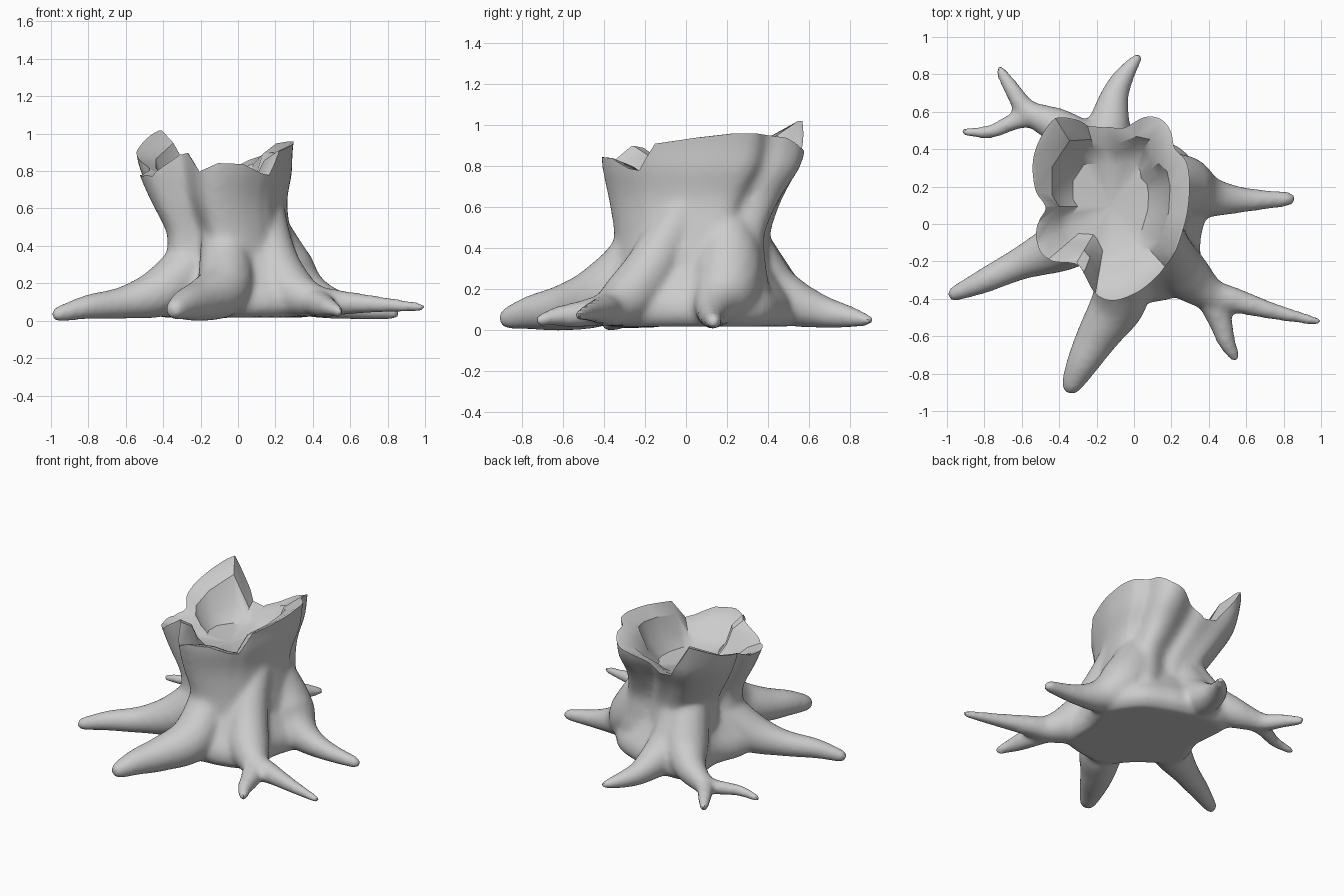
import bpy
import bmesh
import math
from mathutils import Matrix, Vector

default_cube = bpy.data.objects.get("Cube")
if default_cube:
    bpy.data.objects.remove(default_cube, do_unlink=True)

AXIS = Vector((-.12, .1))

# Broken rim, counter-clockwise: x, y and height
RIM = [
    (.29, .235, .97), (.27, .34, .97), (.21, .4, .96), (.2, .48, .95),
    (.15, .56, .9), (.06, .58, .87), (-.07, .53, .81), (-.155, .56, .77),
    (-.25, .56, .78), (-.4, .55, 1.03), (-.52, .37, .93), (-.52, .18, .87),
    (-.47, .1, .83), (-.53, .01, .8), (-.53, -.11, .79), (-.46, -.19, .79),
    (-.3, -.2, .9), (-.26, -.25, .91), (-.2, -.37, .81), (-.1, -.4, .855),
    (.03, -.35, .85), (.13, -.27, .8), (.17, -.22, .79), (.22, -.14, .92),
    (.28, .06, .95),
]

# Trunk levels: height, scale of the rim outline, sideways shift, twist in degrees
LEVELS = [
    (.03, .74, .1, -.04, -8), (.2, .8, .1, -.05, -8), (.34, .79, .09, -.06, -8),
    (.48, .77, .08, -.06, -7), (.65, .86, .03, -.04, -4), (.8, .98, .01, -.01, -1),
    (.92, 1.02, 0, 0, 0), (1.12, 1.08, 0, 0, 0),
]

# Web of wood that fills the valleys between the roots
COLLAR = [
    (.42, .17), (.29, .39), (.12, .48), (-.03, .53), (-.22, .57), (-.4, .52),
    (-.39, .2), (-.46, -.06), (-.23, -.25), (-.08, -.4), (.1, -.42), (.34, -.33),
    (.37, -.06),
]
COLLAR_LEVELS = [(.03, .88), (.08, .98), (.16, .97), (.26, .84), (.38, .7), (.52, .56)]


def spline(points, steps, closed=False):
    """Catmull-Rom resampling of points of any dimension."""
    pts = [Vector(p) for p in points]
    n = len(pts)
    pick = (lambda i: pts[i % n]) if closed else (lambda i: pts[max(0, min(n - 1, i))])
    out = []
    for i in range(n if closed else n - 1):
        a, b, c, d = (pick(i + k) for k in (-1, 0, 1, 2))
        for s in range(steps):
            t = s / steps
            out.append(b + (c - a) * (t / 2)
                       + (a * 2 - b * 5 + c * 4 - d) * (t * t / 2)
                       + (b * 3 - a - c * 3 + d) * (t ** 3 / 2))
    if not closed:
        out.append(pts[-1])
    return out


def add_loft(bm, rings):
    """Skin a row of rings and cap both ends."""
    rows = [[bm.verts.new(p) for p in ring] for ring in rings]
    n = len(rows[0])
    faces = [bm.faces.new((low[i], low[(i + 1) % n], high[(i + 1) % n], high[i]))
             for low, high in zip(rows, rows[1:]) for i in range(n)]
    faces.append(bm.faces.new(rows[0][::-1]))
    faces.append(bm.faces.new(rows[-1]))
    bmesh.ops.recalc_face_normals(bm, faces=faces)


def add_root(bm, *path):
    """Tapering root along points given as x, y, z and radius."""
    samples = spline(path, 5)
    centres = [p.to_3d() for p in samples]
    radii = [max(p[3], .015) for p in samples]
    # Rounded tip
    heading = (centres[-1] - centres[-2]).normalized()
    centres.append(centres[-1] + heading * radii[-1] * .7)
    radii.append(radii[-1] * .6)
    rings = []
    for i, c in enumerate(centres):
        ahead = centres[min(i + 1, len(centres) - 1)] - centres[max(i - 1, 0)]
        side = ahead.cross(Vector((0, 0, 1))).normalized()
        up = side.cross(ahead).normalized()
        angles = [math.tau * k / 14 for k in range(14)]
        rings.append([c + (side * math.cos(a) + up * math.sin(a)) * radii[i]
                      for a in angles])
    add_loft(bm, rings)


def outline(points, scale, height, shift=(0, 0), twist=0):
    """Outline scaled and twisted about the axis; height is a rule on each point."""
    turn = Matrix.Rotation(math.radians(twist), 2)
    ring = []
    for p in points:
        flat = AXIS + turn @ (Vector(p[:2]) - AXIS) * scale + Vector(shift)
        ring.append(Vector((flat.x, flat.y, height(p))))
    return ring


def make_object(name, bm):
    mesh = bpy.data.meshes.new(name)
    bm.to_mesh(mesh)
    bm.free()
    obj = bpy.data.objects.new(name, mesh)
    bpy.context.collection.objects.link(obj)
    return obj


# Lobed trunk
body = bmesh.new()
smooth_rim = spline(RIM, 4, closed=True)
add_loft(body, [outline(smooth_rim, s, lambda p, h=h: h, (dx, dy), twist)
                for h, s, dx, dy, twist in spline(LEVELS, 4)])

# Collar between the roots
smooth_collar = spline(COLLAR, 5, closed=True)
add_loft(body, [outline(smooth_collar, s, lambda p, h=h: h, ((1 - s) * .1, (s - 1) * .08))
                for h, s in spline(COLLAR_LEVELS, 4)])

# Left root
add_root(body, (-.17, -.01, .5, .1), (-.25, -.05, .31, .14), (-.4, -.12, .17, .135),
         (-.6, -.205, .11, .09), (-.8, -.3, .085, .067), (-.96, -.37, .045, .042))
# Front root
add_root(body, (-.06, -.17, .58, .12), (-.06, -.24, .36, .14), (-.07, -.4, .19, .15),
         (-.18, -.58, .125, .117), (-.27, -.74, .1, .087), (-.33, -.86, .07, .057))
# Forked front root, its ridge sweeping up the side of the trunk
add_root(body, (.15, .04, .66, .1), (.17, -.08, .46, .12), (.22, -.18, .29, .13),
         (.3, -.28, .17, .13), (.42, -.37, .12, .09), (.54, -.4, .11, .07),
         (.75, -.46, .1, .047), (.99, -.515, .085, .025))
add_root(body, (.4, -.36, .12, .08), (.47, -.52, .09, .064), (.5, -.62, .08, .05),
         (.55, -.71, .06, .03))
# Right-hand root
add_root(body, (.08, .16, .64, .12), (.18, .21, .4, .16), (.28, .2, .23, .17),
         (.42, .15, .135, .11), (.6, .135, .085, .068), (.84, .14, .055, .04))
# Back root and forked back root, rising from a shared ridge
add_root(body, (-.16, .27, .46, .13), (-.16, .38, .24, .15), (-.13, .52, .15, .12),
         (-.1, .68, .1, .08), (-.05, .79, .08, .058), (.03, .9, .06, .028))
add_root(body, (-.21, .27, .46, .13), (-.26, .39, .24, .15), (-.39, .52, .15, .105),
         (-.56, .61, .1, .062), (-.64, .72, .09, .047), (-.71, .83, .07, .03))
add_root(body, (-.5, .58, .1, .058), (-.62, .56, .09, .05), (-.76, .5, .08, .038),
         (-.9, .5, .06, .027))
stump = make_object("tree_stump", body)

# Cutter: hollow heart, splintered rim and everything above
hollow = bmesh.new()
add_loft(hollow, [
    outline(RIM, .03, lambda p: .67),
    outline(RIM, .5, lambda p: .685),
    outline(RIM, .66, lambda p: .715 + (p[2] - .78) * .3),
    outline(RIM, .78, lambda p: p[2] - .03 - (p[2] - .78) * .15),
    outline(RIM, 1, lambda p: p[2]),
    outline(RIM, 1.35, lambda p: p[2]),
    outline(RIM, 1.35, lambda p: 1.4),
])
cutter = make_object("hollow_cutter", hollow)
cutter.hide_render = True

# Fuse trunk and roots, soften the joins, then cut the crisp rim
fuse = stump.modifiers.new("fuse", "REMESH")
fuse.mode = "VOXEL"
fuse.voxel_size = .016
soften = stump.modifiers.new("soften", "SMOOTH")
soften.factor = .5
soften.iterations = 16
cut = stump.modifiers.new("cut", "BOOLEAN")
cut.operation = "DIFFERENCE"
cut.solver = "EXACT"
cut.object = cutter

bpy.context.view_layer.update()
graph = bpy.context.evaluated_depsgraph_get()
result = bpy.data.meshes.new_from_object(stump.evaluated_get(graph))
stump.modifiers.clear()
stump.data = result
result.name = "tree_stump"
bpy.data.objects.remove(cutter, do_unlink=True)

# Stand on the ground, centred
for k in range(3):
    values = [v.co[k] for v in result.vertices]
    offset = min(values) if k == 2 else (min(values) + max(values)) / 2
    for v in result.vertices:
        v.co[k] -= offset

# Single grey wood colour
wood = bpy.data.materials.new("grey_wood")
wood.use_nodes = True
grey = (.6, .6, .6, 1)
wood.diffuse_color = grey
wood.node_tree.nodes["Principled BSDF"].inputs["Base Color"].default_value = grey
result.materials.clear()
result.materials.append(wood)
for face in result.polygons:
    face.material_index = 0

bpy.ops.object.select_all(action="DESELECT")
stump.select_set(True)
bpy.context.view_layer.objects.active = stump
bpy.ops.object.shade_smooth_by_angle(angle=math.radians(35))
